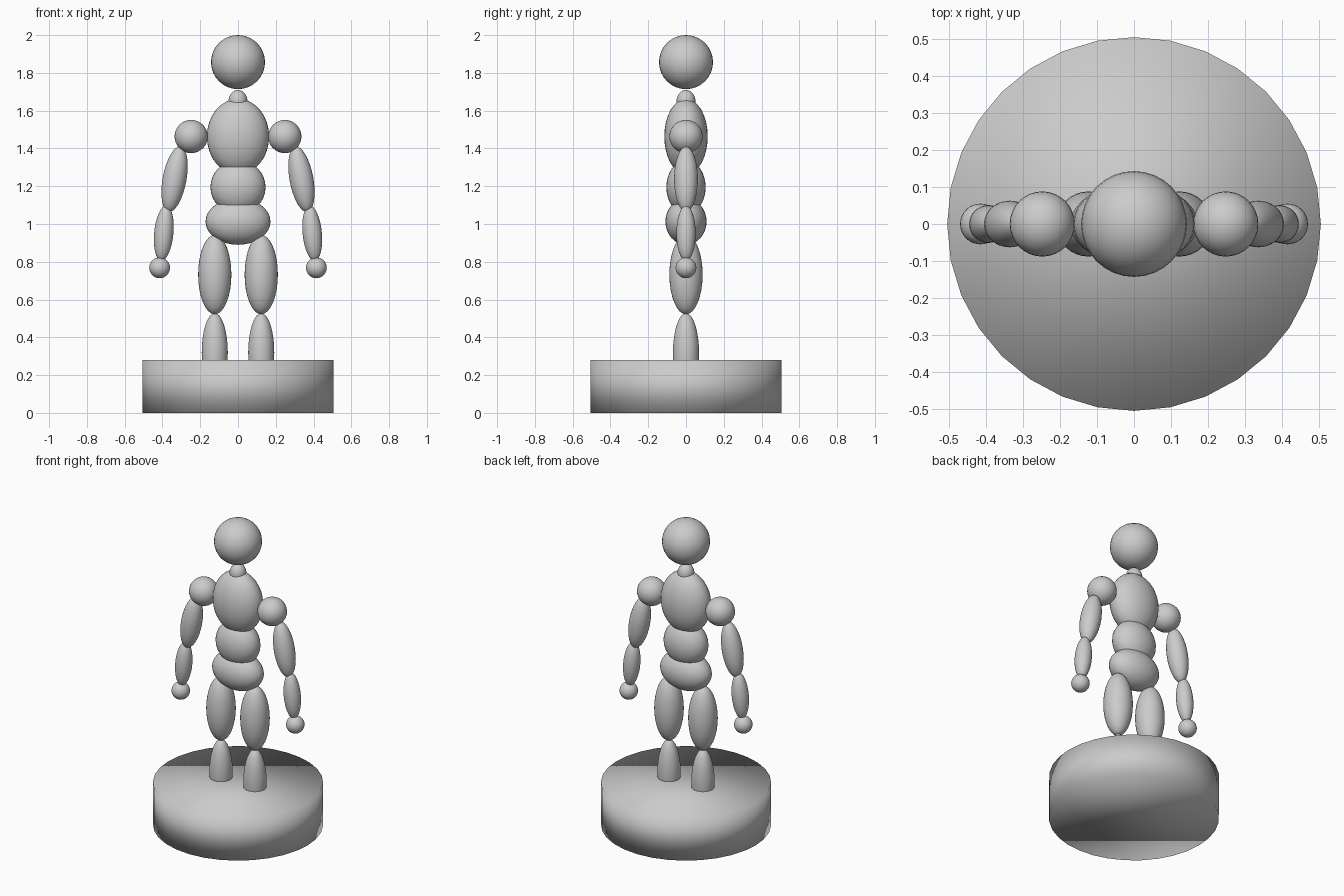
import bpy
from math import radians

if "Cube" in bpy.data.objects:
    bpy.data.objects.remove(bpy.data.objects["Cube"])


def ellipsoid(name, loc, size, tilt=0.0):
    """Smooth ellipsoid with half-sizes `size`, tilted about the y axis (degrees)."""
    bpy.ops.mesh.primitive_uv_sphere_add(segments=32, ring_count=16, radius=1,
                                         location=loc, rotation=(0, radians(tilt), 0))
    ob = bpy.context.object
    ob.name = name
    ob.scale = size
    bpy.ops.object.shade_smooth()
    return ob


# round base
bpy.ops.mesh.primitive_cylinder_add(vertices=32, radius=0.505, depth=0.28,
                                    location=(0, 0, 0.14))
bpy.context.object.name = "base"
bpy.ops.object.shade_smooth()

# head and trunk
ellipsoid("head", (0, 0, 1.857), (0.143, 0.143, 0.143))
ellipsoid("neck", (0, 0, 1.65), (0.05, 0.05, 0.06))
ellipsoid("chest", (0, 0, 1.463), (0.165, 0.115, 0.2))
ellipsoid("abdomen", (0, 0, 1.195), (0.146, 0.104, 0.143))
ellipsoid("pelvis", (0, 0, 1.013), (0.172, 0.109, 0.123))

# limbs: name, x, z, half-sizes, tilt
limbs = [
    ("shoulder", 0.248, 1.463, (0.088, 0.088, 0.088), 0),
    ("upper_arm", 0.336, 1.237, (0.063, 0.063, 0.176), 10.5),
    ("forearm", 0.393, 0.951, (0.051, 0.051, 0.147), 5.5),
    ("hand", 0.415, 0.768, (0.055, 0.055, 0.055), 0),
    ("thigh", 0.123, 0.732, (0.088, 0.088, 0.21), 0),
    ("shin", 0.123, 0.32, (0.069, 0.069, 0.208), 0),
]
for side, label in ((-1, "right"), (1, "left")):
    for name, x, z, size, tilt in limbs:
        ellipsoid(f"{label}_{name}", (side * x, 0, z), size, -side * tilt)
